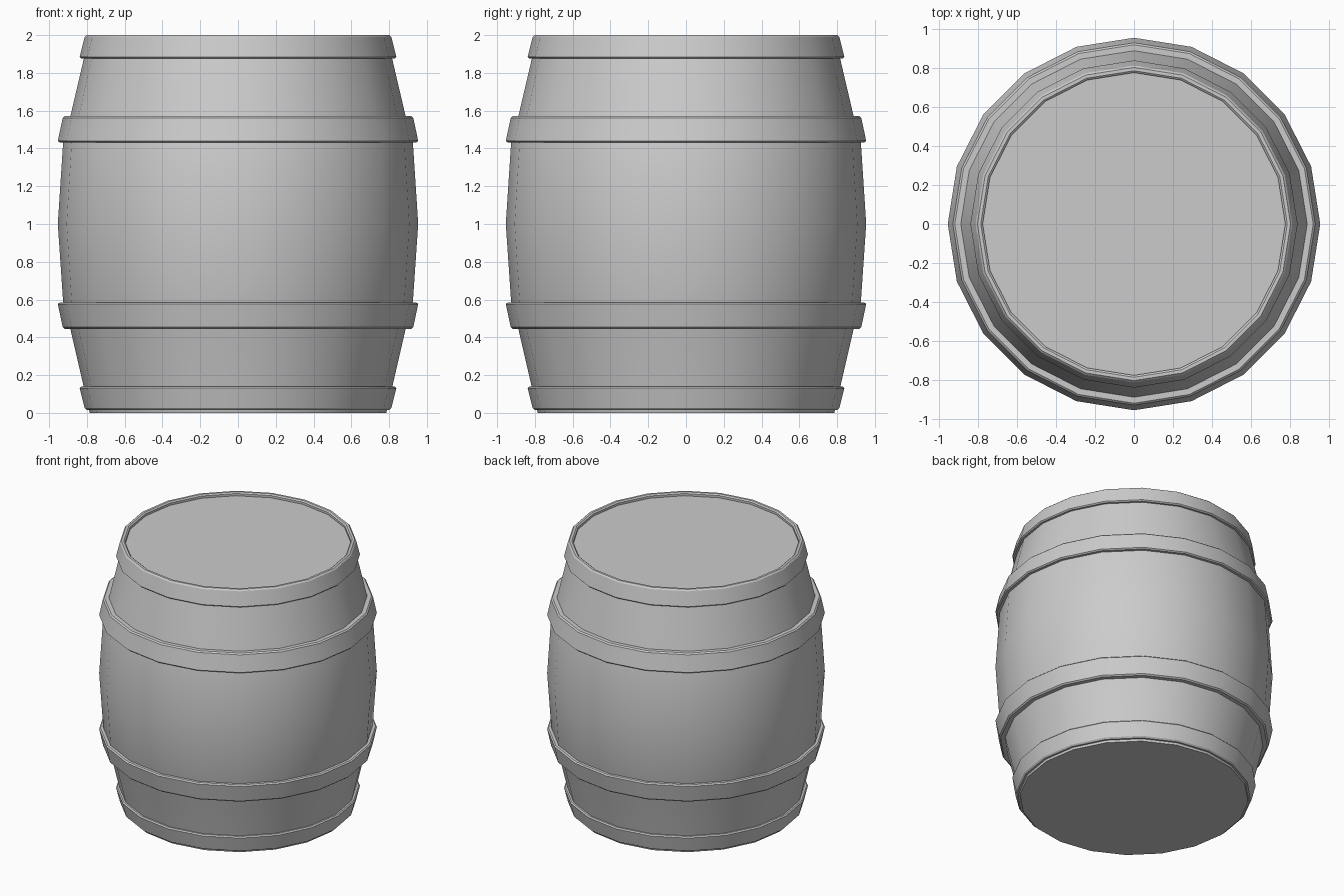
import bpy, bmesh, math

if "Cube" in bpy.data.objects:
    bpy.data.objects.remove(bpy.data.objects["Cube"])

SIDES = 20
MID = 1.008  # height the hoops mirror about


def lathe(name, profile, closed):
    """Revolve (radius, z) points; cap the ends, or close the loop into a ring."""
    bm = bmesh.new()
    rings = []
    for r, z in profile:
        rings.append([bm.verts.new((r * math.cos(2 * math.pi * i / SIDES),
                                    r * math.sin(2 * math.pi * i / SIDES), z))
                      for i in range(SIDES)])
    pairs = list(zip(rings, rings[1:]))
    if closed:
        pairs.append((rings[-1], rings[0]))
    else:
        bm.faces.new(rings[0])
        bm.faces.new(rings[-1])
    for a, b in pairs:
        for i in range(SIDES):
            j = (i + 1) % SIDES
            bm.faces.new((a[i], a[j], b[j], b[i]))
    bmesh.ops.recalc_face_normals(bm, faces=bm.faces)
    mesh = bpy.data.meshes.new(name)
    bm.to_mesh(mesh)
    bm.free()
    obj = bpy.data.objects.new(name, mesh)
    bpy.context.collection.objects.link(obj)
    bpy.ops.object.select_all(action='DESELECT')
    obj.select_set(True)
    bpy.context.view_layer.objects.active = obj
    bpy.ops.object.shade_smooth_by_angle(angle=math.radians(30))
    return obj


# bulging body with flat lids
lathe("barrel_body", [(0.785, 0.0), (0.815, 0.13), (0.89, 0.455), (0.926, 0.59),
                      (0.954, 1.0), (0.926, 1.43), (0.89, 1.56), (0.815, 1.88),
                      (0.787, 1.975)], False)

# hoop cross-sections for the upper half, with small bevelled corners
end_hoop = [(0.805, 1.877), (0.83, 1.877), (0.838, 1.885), (0.812, 1.99),
            (0.802, 2.0), (0.785, 2.0), (0.775, 1.992), (0.775, 1.96)]
belly_hoop = [(0.915, 1.432), (0.945, 1.432), (0.954, 1.44), (0.928, 1.562),
              (0.918, 1.571), (0.875, 1.571)]

# the lower hoops mirror the upper ones
for label, section in (("end_hoop", end_hoop), ("belly_hoop", belly_hoop)):
    lathe("upper_" + label, section, True)
    lathe("lower_" + label, [(r, 2 * MID - z) for r, z in section], True)
